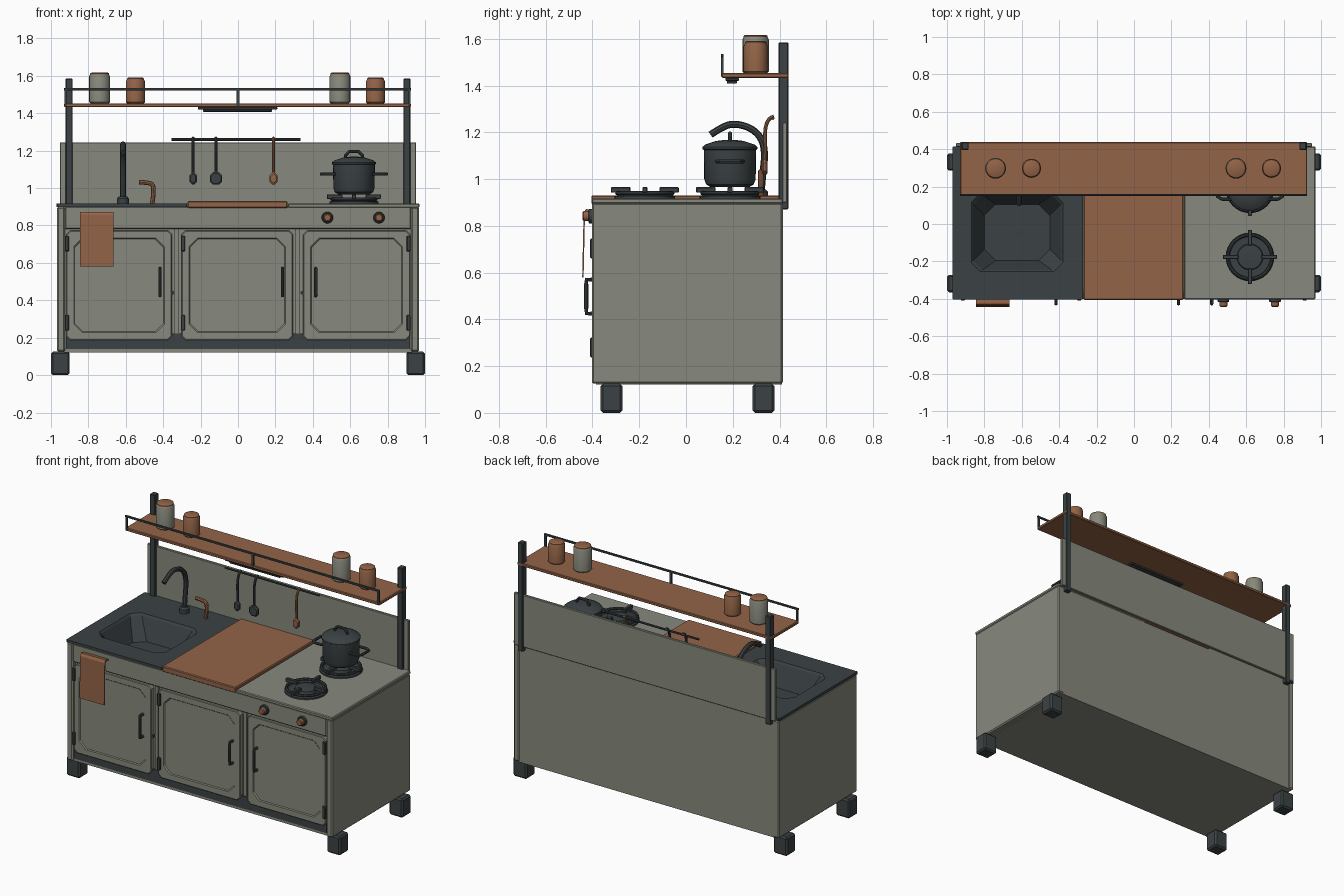
import bpy, bmesh, math
from mathutils import Vector


def mat(name, c):
    m = bpy.data.materials.new(name)
    m.diffuse_color = (*c, 1)
    return m


GREY = mat("warm_grey_paint", (0.245, 0.248, 0.205))
DARK = mat("dark_slate_metal", (0.044, 0.054, 0.058))
WOOD = mat("copper_brown_wood", (0.29, 0.125, 0.062))


def finish(name, bm, m, smooth=False):
    bmesh.ops.recalc_face_normals(bm, faces=bm.faces)
    me = bpy.data.meshes.new(name)
    bm.to_mesh(me)
    bm.free()
    ob = bpy.data.objects.new(name, me)
    bpy.context.collection.objects.link(ob)
    me.materials.append(m)
    if smooth:
        shade(ob)
    return ob


def shade(ob):
    bpy.ops.object.select_all(action='DESELECT')
    ob.select_set(True)
    bpy.context.view_layer.objects.active = ob
    bpy.ops.object.shade_smooth_by_angle(angle=math.radians(35))


def box(name, x, y, z, m, bev=0.0):
    bm = bmesh.new()
    bmesh.ops.create_cube(bm, size=1)
    for v in bm.verts:
        v.co = [(a[0] + a[1]) / 2 + c * (a[1] - a[0]) for a, c in zip((x, y, z), v.co)]
    if bev:
        bmesh.ops.bevel(bm, geom=bm.edges[:], offset=bev, segments=1, affect='EDGES')
    return finish(name, bm, m)


def loft(name, rings, m, cap0=True, cap1=True, smooth=False):
    bm = bmesh.new()
    vs = [[bm.verts.new(p) for p in r] for r in rings]
    n = len(rings[0])
    for a, b in zip(vs, vs[1:]):
        for i in range(n):
            j = (i + 1) % n
            bm.faces.new((a[i], a[j], b[j], b[i]))
    if cap0:
        bm.faces.new(vs[0][::-1])
    if cap1:
        bm.faces.new(vs[-1])
    return finish(name, bm, m, smooth)


def lathe(name, c, prof, m, n=24, axis='z'):
    # prof is (radius, distance along the axis)
    rings = []
    for r, t in prof:
        ring = []
        for i in range(n):
            a = 2 * math.pi * i / n
            p, q = r * math.cos(a), r * math.sin(a)
            ring.append(Vector(c) + Vector((p, q, t) if axis == 'z' else (p, -t, q)))
        rings.append(ring)
    return loft(name, rings, m, smooth=True)


def tube(name, pts, r, m, closed=False, curved=True):
    cu = bpy.data.curves.new(name, 'CURVE')
    cu.dimensions = '3D'
    cu.bevel_depth, cu.bevel_resolution, cu.use_fill_caps = r, 2, True
    cu.resolution_u = 6
    sp = cu.splines.new('NURBS' if curved else 'POLY')
    sp.points.add(len(pts) - 1)
    for p, q in zip(sp.points, pts):
        p.co = (*q, 1)
    sp.use_cyclic_u = closed
    if curved:
        sp.order_u, sp.use_endpoint_u = 3, True
    ob = bpy.data.objects.new(name, cu)
    bpy.context.collection.objects.link(ob)
    cu.materials.append(m)
    bpy.ops.object.select_all(action='DESELECT')
    ob.select_set(True)
    bpy.context.view_layer.objects.active = ob
    bpy.ops.object.convert(target='MESH')
    shade(bpy.context.view_layer.objects.active)


def octa(x0, x1, a0, a1, c, f):
    # chamfered rectangle, f maps the two plane coordinates to 3D
    return [f(*p) for p in ((x0 + c, a0), (x1 - c, a0), (x1, a0 + c), (x1, a1 - c),
                            (x1 - c, a1), (x0 + c, a1), (x0, a1 - c), (x0, a0 + c))]


# Cabinet body
for s, n in ((-1, "left"), (1, "right")):
    box(n + "_side_panel", sorted((s * 0.925, s * 0.968)), (-0.403, 0.415), (0.125, 0.90), GREY, 0.008)
    for y, e in ((-0.365, "front"), (0.285, "back")):
        box(f"{n}_{e}_foot", sorted((s * 0.90, s * 1.0)), (y, y + 0.093), (0, 0.125), DARK, 0.01)
    box(n + "_shelf_post", sorted((s * 0.884, s * 0.922)), (0.396, 0.438), (0.87, 1.585), DARK, 0.004)
box("cabinet_floor", (-0.93, 0.93), (-0.385, 0.41), (0.122, 0.145), GREY)
box("back_panel", (-0.93, 0.93), (0.385, 0.41), (0.13, 0.905), GREY)
box("inner_front", (-0.93, 0.93), (-0.37, -0.35), (0.14, 0.80), GREY)
box("kick_rail", (-0.92, 0.92), (-0.39, -0.36), (0.14, 0.205), DARK)
box("control_panel", (-0.926, 0.926), (-0.401, -0.36), (0.78, 0.902), GREY, 0.006)

# Mullions with dark gussets and small latches
for x, lx in ((-0.327, -0.348), (0.32, 0.343)):
    box("mullion", (x - 0.012, x + 0.012), (-0.383, -0.36), (0.2, 0.785), GREY)
    loft("mullion_gusset", [[(x - 0.055, y, 0.2), (x + 0.055, y, 0.2), (x + 0.03, y, 0.222), (x - 0.03, y, 0.222)]
                            for y in (-0.39, -0.36)], DARK)
    lathe("door_latch", (lx, -0.37, 0.44), [(0.009, 0), (0.009, 0.025)], DARK, 10, 'y')

# Doors with recessed panels, hinges and handles
for x0, x1, hx, gx in ((-0.918, -0.353, -0.417, -0.915), (-0.302, 0.294, 0.238, -0.294),
                       (0.348, 0.92, 0.415, 0.912)):
    rings = [octa(x0 + i, x1 - i, 0.187 + i, 0.772 - i, c, lambda a, b, y=y: (a, y, b))
             for i, c, y in ((0, 0.02, -0.365), (0, 0.02, -0.396), (0.004, 0.02, -0.40), (0.04, 0.045, -0.40),
                             (0.045, 0.045, -0.394))]
    loft("door", rings, GREY)
    for z in (0.28, 0.703):
        box("hinge", (gx - 0.011, gx + 0.011), (-0.41, -0.38), (z - 0.042, z + 0.042), DARK, 0.004)
    tube("door_handle", [(hx, -0.395, 0.425), (hx, -0.425, 0.425), (hx, -0.427, 0.45), (hx, -0.427, 0.55),
                         (hx, -0.425, 0.57), (hx, -0.395, 0.57)], 0.009, DARK, curved=False)

# Worktop: sink section, board and hob section
flat = lambda z: (lambda a, b: (a, b, z))
loft("sink_top", [octa(-0.97, -0.272, -0.403, 0.415, 0.004, flat(0.90)),
                  octa(-0.97, -0.272, -0.403, 0.415, 0.004, flat(0.917)),
                  octa(-0.87, -0.38, -0.255, 0.165, 0.05, flat(0.917)),
                  octa(-0.86, -0.39, -0.245, 0.155, 0.05, flat(0.905)),
                  octa(-0.80, -0.45, -0.195, 0.105, 0.06, flat(0.77))], DARK, cap0=False)
lathe("sink_drain", (-0.62, -0.035, 0.77), [(0.025, 0), (0.025, 0.005), (0.018, 0.006)], DARK, 16)
box("chopping_board", (-0.27, 0.265), (-0.405, 0.42), (0.893, 0.93), WOOD, 0.005)
box("hob_top", (0.268, 0.97), (-0.403, 0.415), (0.895, 0.918), GREY, 0.005)
box("splashback", (-0.953, 0.953), (0.413, 0.432), (0.90, 1.243), GREY, 0.003)

# Burners with pan supports
for y in (-0.176, 0.188):
    c = (0.62, y, 0.915)
    lathe("burner_plate", c, [(0.13, 0), (0.13, 0.012), (0.115, 0.018), (0.108, 0.01), (0.07, 0.01),
                              (0.066, 0.026), (0.03, 0.03)], DARK, 32)
    ring = [(0.62 + 0.118 * math.cos(i * math.pi / 12), y + 0.118 * math.sin(i * math.pi / 12), 0.94)
            for i in range(24)]
    tube("burner_ring", ring, 0.009, DARK, closed=True, curved=False)
    for dx, dy in ((1, 0), (-1, 0), (0, 1), (0, -1)):
        xs = sorted((0.62 + dx * 0.062, 0.62 + dx * 0.145)) if dx else (0.609, 0.631)
        ys = sorted((y + dy * 0.062, y + dy * 0.145)) if dy else (y - 0.011, y + 0.011)
        box("pan_support", xs, ys, (0.942, 0.966), DARK, 0.003)

# Hob knobs
for x in (0.478, 0.754):
    lathe("knob_collar", (x, -0.398, 0.842), [(0.031, 0), (0.031, 0.016), (0.026, 0.02)], DARK, 20, 'y')
    lathe("knob", (x, -0.41, 0.842), [(0.022, 0), (0.021, 0.028), (0.016, 0.033)], WOOD, 20, 'y')

# Cooking pot with lid and handles
P = (0.62, 0.188)
lathe("pot", (*P, 0), [(0.085, 0.967), (0.102, 0.978), (0.11, 1.0), (0.112, 1.125), (0.117, 1.128),
                       (0.117, 1.138), (0.105, 1.148), (0.06, 1.163), (0.02, 1.168)], DARK, 32)
for s in (-1, 1):
    tube("pot_handle", [(P[0] + s * a, P[1] + b, 1.075) for a, b in
                        ((0.1, -0.055), (0.15, -0.055), (0.175, -0.04), (0.175, 0.04), (0.15, 0.055), (0.1, 0.055))],
         0.009, DARK, curved=False)
tube("lid_handle", [(P[0] + a, P[1], b) for a, b in ((-0.045, 1.15), (-0.045, 1.175), (-0.025, 1.196),
                                                     (0.025, 1.196), (0.045, 1.175), (0.045, 1.15))],
     0.009, DARK, curved=False)

# Tap and lever
lathe("tap_base", (-0.615, 0.32, 0.915), [(0.031, 0), (0.031, 0.03), (0.022, 0.04)], DARK, 20)
tube("tap_spout", [(-0.615, y, z) for y, z in ((0.32, 0.93), (0.328, 1.02), (0.338, 1.1), (0.328, 1.17), (0.28, 1.22),
                                               (0.2, 1.24), (0.145, 1.217), (0.105, 1.19))], 0.015, DARK)
tube("tap_lever", [(x, 0.32, z) for x, z in ((-0.46, 0.91), (-0.452, 0.96), (-0.452, 1.02), (-0.485, 1.03),
                                             (-0.53, 1.032))], 0.012, WOOD)

# Utensil rail and hanging utensils
tube("utensil_rail", [(-0.355, 0.372, 1.26), (0.333, 0.372, 1.26)], 0.007, DARK, curved=False)
for x, w, m in ((-0.24, 0.02, DARK), (-0.118, 0.032, DARK), (0.19, 0.021, WOOD)):
    tube("utensil_handle", [(x, y, z) for y, z in ((0.376, 1.268), (0.355, 1.262), (0.338, 1.22), (0.338, 1.15),
                                                   (0.34, 1.06))], 0.008, m)
    loft("utensil_head", [octa(x - w + i, x + w - i, 1.018 + i, 1.085 - i, 0.016, lambda a, b, y=y: (a, y, b))
                          for i, y in ((0.006, 0.325), (0, 0.331), (0, 0.342), (0.006, 0.348))], m)

# Towel over the front edge
prof = [(-0.398, 0.868), (-0.428, 0.872), (-0.438, 0.855), (-0.441, 0.72), (-0.444, 0.58),
        (-0.438, 0.58), (-0.435, 0.72), (-0.432, 0.85), (-0.424, 0.864), (-0.398, 0.86)]
loft("towel", [[(x, y, z) for y, z in prof] for x in (-0.845, -0.665)], WOOD)

# Upper shelf with guard rail and lamp
box("shelf", (-0.93, 0.925), (0.152, 0.438), (1.433, 1.453), WOOD, 0.004)
box("guard_rail", (-0.93, 0.925), (0.15, 0.16), (1.522, 1.536), DARK, 0.002)
for x in (-0.92, 0, 0.915):
    box("guard_post", (x - 0.007, x + 0.007), (0.15, 0.16), (1.44, 1.53), DARK)
box("shelf_lamp", (-0.215, 0.21), (0.168, 0.226), (1.42, 1.434), DARK, 0.003)
box("shelf_lamp_lens", (-0.187, 0.183), (0.175, 0.218), (1.408, 1.421), DARK, 0.003)

# Jars with wooden lids
for x, r, h, m in ((-0.74, 0.056, 0.157, GREY), (-0.548, 0.051, 0.13, WOOD),
                   (0.545, 0.056, 0.157, GREY), (0.735, 0.051, 0.13, WOOD)):
    lathe("jar", (x, 0.298, 1.452), [(r - 0.008, 0), (r, 0.008), (r, h - 0.012), (r - 0.006, h)], m, 20)
    lathe("jar_lid", (x, 0.298, 1.452 + h), [(r - 0.005, -0.002), (r - 0.005, 0.004), (r - 0.012, 0.008)], WOOD, 20)
